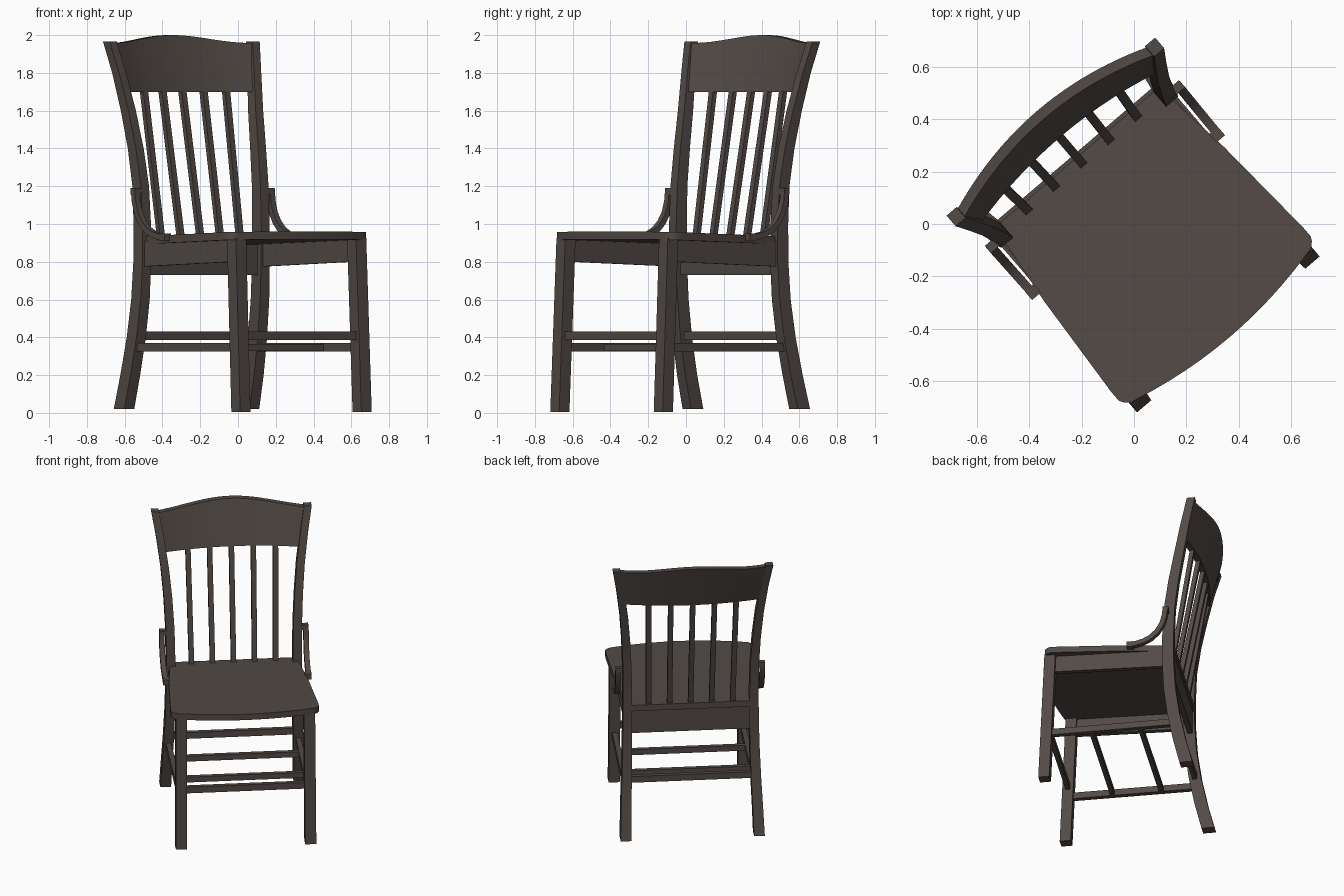
import bpy, bmesh, math
from mathutils import Vector

cube = bpy.data.objects.get("Cube")
if cube:
    bpy.data.objects.remove(cube)

wood = bpy.data.materials.new("dark_brown_wood")
wood.use_nodes = True
COLOUR = (0.085, 0.069, 0.061, 1)
wood.diffuse_color = COLOUR
wood.node_tree.nodes["Principled BSDF"].inputs["Base Color"].default_value = COLOUR

TURN = math.radians(40.5)  # the chair stands turned on the floor
X, Y, Z = Vector((1, 0, 0)), Vector((0, 1, 0)), Vector((0, 0, 1))


def loft(name, rings, smooth=True):
    """Skin a row of equal rings and cap both ends."""
    bm = bmesh.new()
    rows = [[bm.verts.new(p) for p in ring] for ring in rings]
    n = len(rows[0])
    for low, high in zip(rows, rows[1:]):
        for i in range(n):
            j = (i + 1) % n
            bm.faces.new((low[i], low[j], high[j], high[i]))
    bm.faces.new(rows[0][::-1])
    bm.faces.new(rows[-1])
    bmesh.ops.recalc_face_normals(bm, faces=bm.faces)
    mesh = bpy.data.meshes.new(name)
    bm.to_mesh(mesh)
    bm.free()
    mesh.materials.append(wood)
    obj = bpy.data.objects.new(name, mesh)
    bpy.context.collection.objects.link(obj)
    obj.rotation_euler.z = TURN
    if smooth:
        bpy.ops.object.select_all(action="DESELECT")
        obj.select_set(True)
        bpy.context.view_layer.objects.active = obj
        bpy.ops.object.shade_smooth_by_angle(angle=math.radians(30))
    return obj


def rect(centre, u, v, w, d):
    """Rectangular ring, w wide along u and d deep along v."""
    c = Vector(centre)
    return [c + u * w * i / 2 + v * d * j / 2 for i, j in ((-1, -1), (1, -1), (1, 1), (-1, 1))]


def bar(name, start, end, u, v, w, d):
    return loft(name, [rect(start, u, v, w, d), rect(end, u, v, w, d)], smooth=False)


# Seat: tapered outline with bowed front and rounded front corners
def seat_outline():
    right = [Vector((0.415, 0.335)), Vector((0.42, 0.26)), Vector((0.452, 0)), Vector((0.482, -0.43))]
    for k in range(1, 6):
        t = math.radians(18 * k)
        right.append(Vector((0.425 + 0.06 * math.cos(t), -0.455 - 0.06 * math.sin(t))))
    for k in range(1, 6):
        x = 0.425 * (1 - k / 6)
        right.append(Vector((x, -0.515 - 0.05 * (1 - (x / 0.425) ** 2))))
    middle = [Vector((0, -0.565))]
    return right + middle + [Vector((-p.x, p.y)) for p in reversed(right)]


def seat_z(y):
    return 0.943 - 0.03 * y


loft("seat", [[(p.x, p.y, seat_z(p.y) - drop) for p in seat_outline()] for drop in (0.042, 0)])

# Back posts: x, y, z, width, depth from floor to top
POST = [(0.435, 0.42, 0.02, 0.07, 0.085), (0.43, 0.375, 0.2, 0.067, 0.083),
        (0.422, 0.335, 0.4, 0.065, 0.08), (0.416, 0.308, 0.6, 0.063, 0.077),
        (0.413, 0.297, 0.8, 0.06, 0.075), (0.413, 0.297, 1.0, 0.058, 0.074),
        (0.416, 0.306, 1.2, 0.056, 0.07), (0.426, 0.335, 1.4, 0.054, 0.066),
        (0.443, 0.375, 1.6, 0.052, 0.062), (0.47, 0.418, 1.8, 0.05, 0.056),
        (0.498, 0.462, 1.967, 0.05, 0.053)]
# Side braces: y, z from post down to seat edge
BRACE = [(0.287, 1.185), (0.28, 1.12), (0.262, 1.06), (0.232, 1.01), (0.19, 0.97),
         (0.14, 0.945), (0.085, 0.932), (0.035, 0.93)]

for side, s in (("right", -1), ("left", 1)):
    loft(side + "_back_post", [rect((s * x, y, z), X, Y, w, d) for x, y, z, w, d in POST])
    bar(side + "_front_leg", (s * 0.422, -0.518, 0.004), (s * 0.418, -0.478, 0.925), X, Y, 0.072, 0.072)
    bar(side + "_apron", (s * 0.415, -0.46, 0.868), (s * 0.412, 0.28, 0.842), X, Z, 0.032, 0.135)
    bar(side + "_stretcher", (s * 0.42, -0.5, 0.347), (s * 0.424, 0.34, 0.347), X, Z, 0.034, 0.044)

    pts = [Vector((s * (0.468 + 0.02 * (y - 0.16)), y, z)) for y, z in BRACE]
    rings = []
    for i, p in enumerate(pts):
        along = (pts[min(i + 1, len(pts) - 1)] - pts[max(i - 1, 0)]).normalized()
        rings.append(rect(p, X, along.cross(X), 0.034, 0.032))
    loft(side + "_brace", rings)
    # Small end pads of the brace
    bar(side + "_brace_top_pad", (s * 0.457, 0.288, 1.155), (s * 0.457, 0.288, 1.19), X, Y, 0.058, 0.036)
    bar(side + "_brace_end_pad", (s * 0.462, 0.075, 0.93), (s * 0.462, 0.032, 0.93), X, Z, 0.044, 0.038)

# Rear apron and the lower stretchers
bar("rear_apron", (-0.4, 0.305, 0.815), (0.4, 0.305, 0.815), Y, Z, 0.034, 0.172)
bar("front_stretcher", (-0.41, -0.5, 0.408), (0.41, -0.5, 0.408), Y, Z, 0.03, 0.044)
bar("rear_stretcher", (-0.42, 0.335, 0.408), (0.42, 0.335, 0.408), Y, Z, 0.03, 0.044)
for i, y in enumerate((-0.21, 0.11)):
    bar(f"cross_stretcher_{i + 1}", (-0.42, y, 0.347), (0.42, y, 0.347), Y, Z, 0.03, 0.038)

# Crest rail: bowed backwards, with a raised wavy top
crest = []
STEPS = 24
for i in range(STEPS + 1):
    t = 2 * i / STEPS - 1
    bow = 1 - t * t
    wave = 0.5 + 0.5 * math.cos(math.pi * t)
    low_y, high_y = 0.4 + 0.055 * bow, 0.458 + 0.09 * bow
    top = 1.958 + 0.042 * wave
    crest.append([(0.452 * t, low_y - 0.02, 1.7), (0.452 * t, low_y + 0.02, 1.7),
                  (0.482 * t, high_y + 0.02, top), (0.482 * t, high_y - 0.02, top)])
loft("crest_rail", crest)

# Five back slats
for i in range(-2, 3):
    top_y = 0.4 + 0.055 * (1 - (i * 0.143 / 0.452) ** 2)
    bar(f"back_slat_{i + 3}", (i * 0.137, 0.305, 0.92), (i * 0.143, top_y, 1.71), X, Y, 0.034, 0.028)
